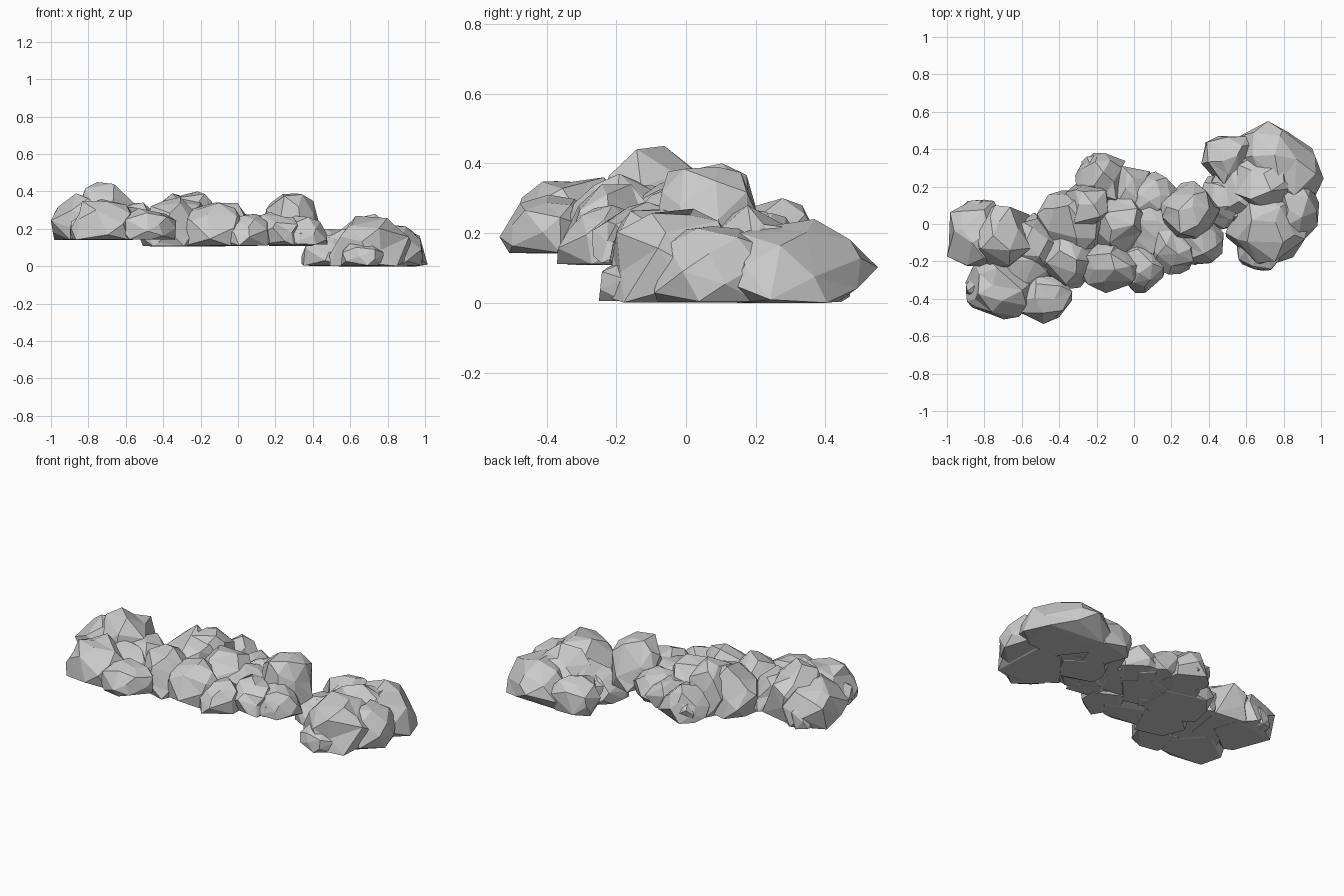
import bpy, bmesh, math, random
from mathutils import Vector

if "Cube" in bpy.data.objects:
    bpy.data.objects.remove(bpy.data.objects["Cube"])

random.seed(5)


def boulder(name, cx, cy, rx, ry, z0, z1, yaw=0, count=26, rough=0.13):
    """Jagged faceted stone with a wide flat underside, fitted to its radii."""
    bm = bmesh.new()
    turn = random.uniform(0, 6.28)
    for i in range(count):
        z = 1 - 1.5 * (i + 0.5) / count
        r = math.sqrt(1 - z * z)
        a = turn + i * 2.39996 + random.uniform(-0.4, 0.4)
        bm.verts.new((r * math.cos(a), r * math.sin(a), z))
    bmesh.ops.convex_hull(bm, input=bm.verts)
    # roughen radially, then flatten the underside
    for v in bm.verts:
        v.co *= random.uniform(1 - rough, 1 + rough)
        v.co.z = max(v.co.z, -0.22)
    lo = [min(v.co[i] for v in bm.verts) for i in range(3)]
    hi = [max(v.co[i] for v in bm.verts) for i in range(3)]
    c, s = math.cos(math.radians(yaw)), math.sin(math.radians(yaw))
    for v in bm.verts:
        t = [(v.co[i] - lo[i]) / (hi[i] - lo[i]) for i in range(3)]
        x, y = (2 * t[0] - 1) * rx, (2 * t[1] - 1) * ry
        v.co = Vector((cx + c * x - s * y, cy + s * x + c * y,
                       z0 + t[2] ** 0.85 * (z1 - z0)))
    bmesh.ops.dissolve_limit(bm, angle_limit=math.radians(5),
                             verts=bm.verts, edges=bm.edges)
    bmesh.ops.recalc_face_normals(bm, faces=bm.faces)
    me = bpy.data.meshes.new(name)
    bm.to_mesh(me)
    bm.free()
    bpy.context.collection.objects.link(bpy.data.objects.new(name, me))


# each stone: centre x, y, radius x, y, top height, yaw in degrees
left = [
    (-0.83, -0.05, 0.17, 0.18, 0.39, 0),
    (-0.70, -0.07, 0.18, 0.17, 0.45, 0),
    (-0.72, -0.34, 0.18, 0.17, 0.36, 0),
    (-0.49, -0.40, 0.16, 0.135, 0.31, 0),
    (-0.54, -0.12, 0.15, 0.18, 0.34, 0),
    (-0.62, -0.23, 0.20, 0.17, 0.33, 0),
]
middle = [
    (-0.33, 0.00, 0.19, 0.18, 0.39, 0),
    (-0.24, 0.09, 0.13, 0.14, 0.40, 0),
    (-0.18, 0.24, 0.135, 0.14, 0.30, 0),
    (-0.36, -0.19, 0.17, 0.16, 0.37, 0),
    (-0.13, -0.22, 0.17, 0.15, 0.34, 0),
    (-0.07, 0.00, 0.18, 0.17, 0.34, 0),
    (0.03, -0.23, 0.14, 0.14, 0.28, 0),
    (-0.01, 0.18, 0.12, 0.13, 0.26, 0),
    (0.10, 0.15, 0.13, 0.13, 0.28, 0),
    (0.19, -0.12, 0.14, 0.15, 0.29, 0),
    (0.30, 0.06, 0.16, 0.17, 0.39, 0),
    (0.34, -0.08, 0.14, 0.14, 0.27, 0),
    (0.10, 0.00, 0.20, 0.16, 0.28, 0),
]
right = [
    (0.77, 0.31, 0.26, 0.19, 0.24, -40),
    (0.71, -0.01, 0.22, 0.21, 0.27, 0),
    (0.49, 0.34, 0.13, 0.13, 0.20, 0),
    (0.49, 0.12, 0.15, 0.15, 0.17, 0),
    (0.86, 0.09, 0.13, 0.18, 0.22, 0),
    (0.68, -0.13, 0.13, 0.12, 0.13, 0),
    (0.71, 0.22, 0.19, 0.18, 0.28, 0),
    (0.60, 0.20, 0.20, 0.20, 0.20, 0),
]
for label, base, stones in (("left", 0.14, left), ("middle", 0.105, middle),
                            ("right", 0.0, right)):
    for n, (cx, cy, rx, ry, top, yaw) in enumerate(stones):
        boulder(f"{label}_boulder_{n + 1}", cx, cy, rx, ry,
                base + 0.001 * n, top, yaw)
    # small rubble filling the gaps between boulders
    for n in range(5):
        cx, cy, rx, ry, top, yaw = random.choice(stones)
        ang, s = random.uniform(0, 6.28), random.uniform(0.06, 0.085)
        boulder(f"{label}_rubble_{n + 1}", cx + math.cos(ang) * (rx - s),
                cy + math.sin(ang) * (ry - s), s, s, base + 0.004,
                base + (top - base) * random.uniform(0.5, 0.75), 0, 15)
